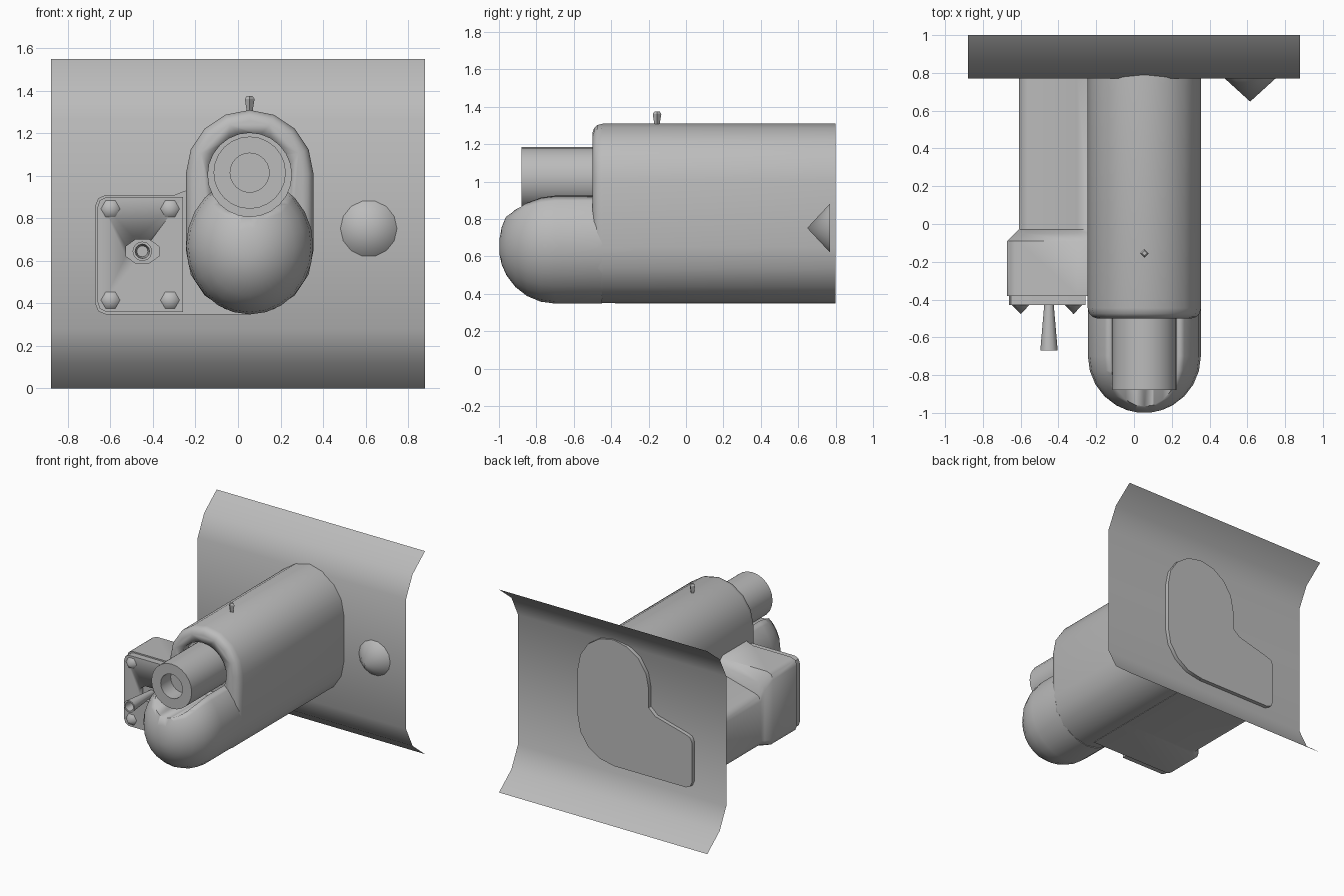
import bpy, math

if "Cube" in bpy.data.objects:
    bpy.data.objects.remove(bpy.data.objects["Cube"])

grey = bpy.data.materials.new("plain_grey")
grey.diffuse_color = (0.5, 0.5, 0.5, 1)
grey.use_nodes = True
grey.node_tree.nodes["Principled BSDF"].inputs["Base Color"].default_value = grey.diffuse_color
CX = 0.055  # centre line of the main body


def make(name, verts, faces, angle=40):
    me = bpy.data.meshes.new(name)
    me.from_pydata(verts, [], faces)
    me.materials.append(grey)
    ob = bpy.data.objects.new(name, me)
    bpy.context.collection.objects.link(ob)
    # consistent normals
    for o in bpy.context.selected_objects:
        o.select_set(False)
    ob.select_set(True)
    bpy.context.view_layer.objects.active = ob
    bpy.ops.object.mode_set(mode='EDIT')
    bpy.ops.mesh.select_all(action='SELECT')
    bpy.ops.mesh.normals_make_consistent(inside=False)
    bpy.ops.object.mode_set(mode='OBJECT')
    if angle:
        bpy.ops.object.shade_smooth_by_angle(angle=math.radians(angle))
    return ob


def loft(name, rings, cap0=True, cap1=True, angle=40):
    """Skin a list of equal-length rings of 3D points."""
    n = len(rings[0])
    verts = [p for r in rings for p in r]
    faces = [(k * n + i, k * n + (i + 1) % n, (k + 1) * n + (i + 1) % n, (k + 1) * n + i)
             for k in range(len(rings) - 1) for i in range(n)]
    if cap0:
        faces.append(tuple(range(n)))
    if cap1:
        faces.append(tuple(range((len(rings) - 1) * n, len(rings) * n)))
    return make(name, verts, faces, angle)


def circle(x, y, z, rx, rz=None, n=24, phase=0.0):
    rz = rx if rz is None else rz
    return [(x + rx * math.cos(phase + math.tau * i / n), y,
             z + rz * math.sin(phase + math.tau * i / n)) for i in range(n)]


def stadium(y, r, n=8):
    top = [(CX + r * math.cos(math.pi * i / n), y, 1.01 + r * math.sin(math.pi * i / n))
           for i in range(n + 1)]
    low = [(CX - r * math.cos(math.pi * i / n), y, 0.65 - r * math.sin(math.pi * i / n))
           for i in range(n + 1)]
    return top + low


def cut(ob, cutter):
    m = ob.modifiers.new("cut", 'BOOLEAN')
    m.operation = 'DIFFERENCE'
    m.solver = 'EXACT'
    m.object = cutter
    bpy.context.view_layer.objects.active = ob
    bpy.ops.object.modifier_apply(modifier=m.name)


# Bent mounting sheet
prof = [(1.0, 0), (0.85, 0.12), (0.77, 0.28), (0.77, 1.27), (0.85, 1.43), (1.0, 1.55)]
sheet = [(x, y, z) for x in (-0.88, 0.88) for y, z in prof]
make("mounting_sheet", sheet, [(i, i + 1, i + 7, i + 6) for i in range(5)], 60)

# Main body with rounded front rim
body = loft("main_body", [stadium(y, r) for y, r in
            ((-0.5, 0.25), (-0.492, 0.275), (-0.475, 0.292), (-0.445, 0.30), (0.8, 0.30))], angle=50)

# Rounded nose under the barrel
nose_rings = [circle(CX, -0.45, 0.67, 0.299, 0.322), circle(CX, -0.7, 0.67, 0.299, 0.322)]
for a in (15, 30, 45, 60, 72, 83):
    c, s = math.cos(math.radians(a)), math.sin(math.radians(a))
    nose_rings.append(circle(CX, -0.7 - 0.3 * s, 0.65 + 0.02 * c, 0.299 * c, 0.322 * c))
nose = loft("rounded_nose", nose_rings, angle=50)

# Channel around the barrel
channel = loft("channel_cutter", [circle(CX, -1.2, 1.005, 0.197), circle(CX, -0.43, 1.005, 0.197)])
cut(body, channel)
cut(nose, channel)
channel.hide_render = True
channel.hide_set(True)

# Barrel with bored front end
loft("barrel", [circle(CX, y, 1.015, r) for y, r in
     ((-0.42, 0.17), (-0.88, 0.17), (-0.88, 0.092), (-0.76, 0.092))])


# Side housing: narrow duct at the rear, wider box in front
def section(y, left, top, rise, shoulder, e=0.05):
    return [(0.05, y, 0.348), (left + e, y, 0.348), (left + e * 0.3, y, 0.348 + e * 0.3),
            (left, y, 0.348 + e), (left, y, top - e), (left + e * 0.3, y, top - e * 0.3),
            (left + e, y, top), (-0.30, y, top + rise), (-0.235, y, shoulder), (0.05, y, shoulder)]


loft("side_housing", [section(0.8, -0.61, 0.75, 0.07, 0.88), section(-0.03, -0.61, 0.75, 0.07, 0.88),
                      section(-0.05, -0.63, 0.83, 0.04, 0.90), section(-0.09, -0.672, 0.91, 0.0, 0.935),
                      section(-0.38, -0.672, 0.91, 0.0, 0.935)], angle=50)


# Cover plate with an oblong recess
def cover_ring(y):
    return [(x, y, z) for x, z in ((-0.258, 0.36), (-0.62, 0.36), (-0.65, 0.375), (-0.662, 0.41),
                                   (-0.662, 0.85), (-0.65, 0.885), (-0.62, 0.90), (-0.258, 0.90))]


cover = loft("cover_plate", [cover_ring(-0.37), cover_ring(-0.43)], angle=30)
recess = loft("recess_cutter", [circle(-0.45, y, 0.645, 0.084, 0.06, 8, math.pi / 8)
                                for y in (-0.6, -0.395)], angle=30)
cut(cover, recess)
recess.hide_render = True
recess.hide_set(True)

# Flared tube on the cover
loft("flared_tube", [circle(-0.45, y, 0.645, r, n=12) for y, r in
     ((-0.39, 0.022), (-0.67, 0.046), (-0.67, 0.034), (-0.58, 0.026))])


# Pointed heads: cover bolts and the cone on the sheet
def cone(name, x, z, r, y0, y1, n, phase=0.0):
    verts = circle(x, y0, z, r, n=n, phase=phase) + [(x, y1, z)]
    make(name, verts, [(i, (i + 1) % n, n) for i in range(n)] + [tuple(range(n))], 85)


for x in (-0.60, -0.32):
    for z in (0.415, 0.845):
        cone("cover_bolt", x, z, 0.045, -0.43, -0.477, 6)
cone("sheet_cone", 0.615, 0.752, 0.133, 0.769, 0.648, 14)

# Small four-sided pin on top
pin = [[(CX + r * dx, -0.155 + r * dy, z) for dx, dy in ((1, 0), (0, 1), (-1, 0), (0, -1))]
       for z, r in ((1.30, 0.013), (1.362, 0.023), (1.376, 0.013))]
loft("top_pin", pin, angle=30)
